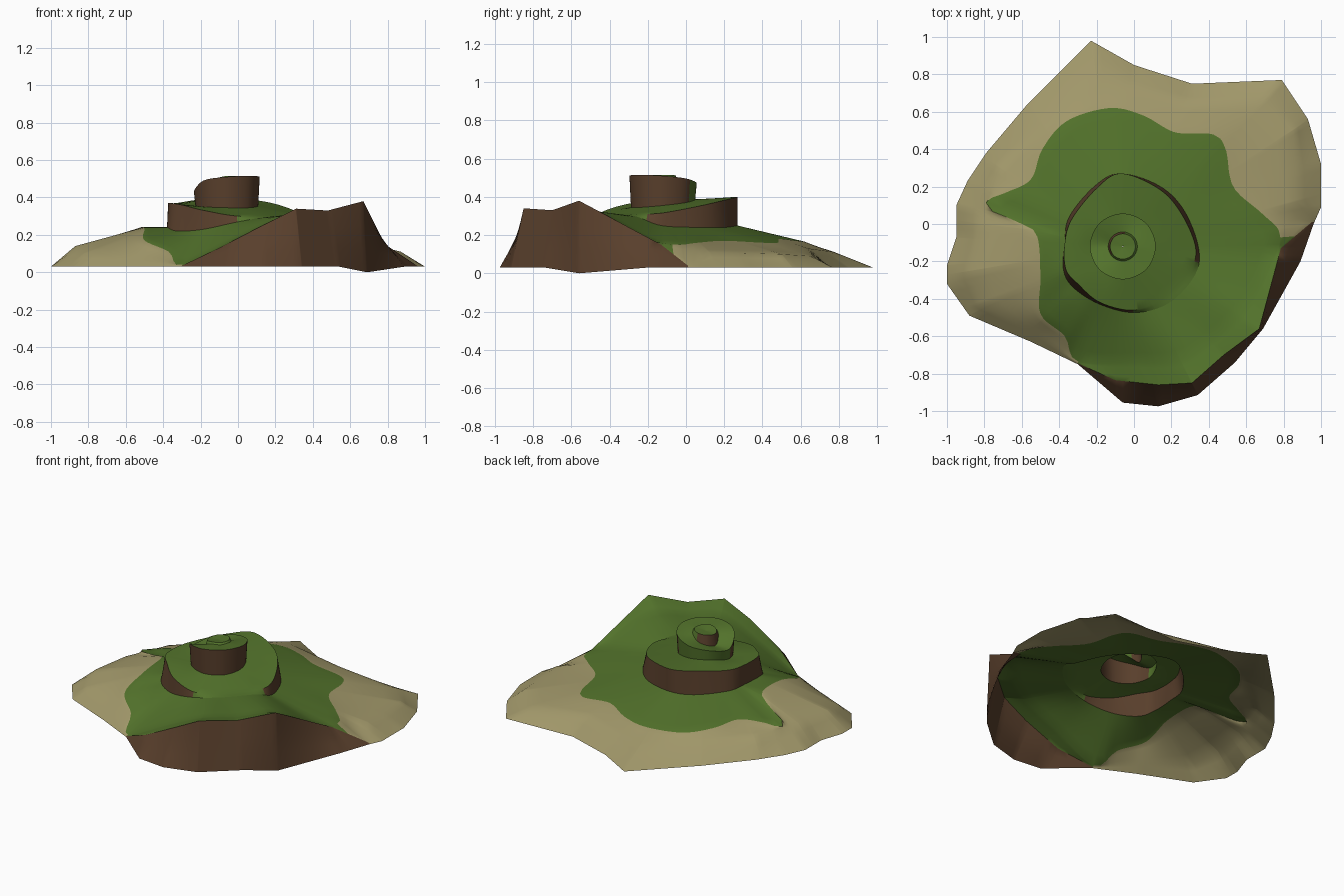
import bpy, bmesh, math
from mathutils import Vector

if "Cube" in bpy.data.objects:
    bpy.data.objects.remove(bpy.data.objects["Cube"])

CX, CY = -0.06, -0.12          # spiral centre


def mat(name, c):
    m = bpy.data.materials.new(name)
    m.diffuse_color = (*c, 1)
    m.use_nodes = True
    m.node_tree.nodes["Principled BSDF"].inputs["Base Color"].default_value = m.diffuse_color
    return m


SAND, GRASS, ROCK = 0, 1, 2
MATS = [mat("sand", (0.36, 0.315, 0.145)), mat("grass", (0.085, 0.168, 0.024)),
        mat("brown_rock", (0.1, 0.05, 0.025))]


def angle(p):
    return math.degrees(math.atan2(p[1] - CY, p[0] - CX)) % 360


# Shoreline at ground level (x, y)
shore = [(-.23, .98), (0, .85), (.31, .75), (.79, .77), (.93, .56), (1, .32), (1, .09),
         (.96, 0), (.89, -.2), (.69, -.56), (.54, -.74), (.34, -.915), (.13, -.975),
         (-.06, -.955), (-.3, -.75), (-.55, -.63), (-.88, -.49), (-1, -.32), (-1, -.22),
         (-.95, -.07), (-.95, .1), (-.89, .23), (-.79, .38), (-.57, .64)]
shore = [(x, y, 0.0 if (x, y) == (.69, -.56) else .03) for x, y in shore]

# Cliff rim in the front right, beach break elsewhere
rim = [(-.3, -.745, .035), (-.1, -.835, .13), (.13, -.86, .25), (.31, -.85, .34),
       (.48, -.7, .33), (.67, -.56, .38), (.785, -.13, .15), (.95, .01, .04),
       (.87, .12, .11), (.85, .5, .1), (.7, .65, .09), (.3, .64, .13), (-.2, .78, .11),
       (-.48, .52, .13), (-.72, .3, .13), (-.83, 0, .14), (-.87, -.25, .14),
       (-.82, -.43, .1), (-.55, -.57, .08)]

# Wavy edge of the grass
grass = [(-.3, -.735, .04), (-.37, -.6, .11), (-.5, -.48, .17), (-.5, -.28, .23),
         (-.52, -.06, .24), (-.62, .01, .2), (-.78, .08, .16), (-.78, .13, .15),
         (-.68, .17, .17), (-.55, .24, .18), (-.49, .4, .17), (-.36, .55, .16),
         (-.13, .62, .165), (.05, .58, .17), (.22, .49, .18), (.42, .48, .16),
         (.49, .4, .16), (.53, .2, .17), (.68, .06, .16), (.78, -.05, .15),
         (.74, -.2, .18), (.6, -.45, .32), (.42, -.62, .31), (.25, -.73, .3), (0, -.74, .19)]

# Lower terrace: plan, top height, foot height, foot spread
low = [(-.07, .27, .4, .25, 1.0), (-.2, .19, .39, .24, 1.05), (-.33, .03, .37, .24, 1.06),
       (-.37, -.1, .37, .24, 1.0), (-.365, -.24, .37, .24, 1.04), (-.3, -.32, .36, .22, 1.1),
       (-.18, -.42, .33, .23, 1.03), (0, -.46, .3, .27, 1.04), (.16, -.39, .305, .3, 1.12),
       (.29, -.26, .31, .3, 1.1), (.33, -.13, .315, .25, 1.04), (.25, .06, .35, .24, 1.06),
       (.13, .19, .38, .24, 1.04)]
low_top = [(x, y, t) for x, y, t, b, s in low]
low_foot = [(CX + (x - CX) * s, CY + (y - CY) * s, b) for x, y, t, b, s in low]


def circle(r, heights):
    n = len(heights)
    return [(CX + r * math.cos(math.tau * i / n), CY + r * math.sin(math.tau * i / n), z)
            for i, z in enumerate(heights)]


# Upper terrace rings, heights from east counter-clockwise
up_foot = circle(.168, [.355, .37, .385, .385, .36, .35, .345, .345])
up_top = circle(.176, [.51, .495, .47, .45, .43, .49, .51, .515])
knob_foot = circle(.078, [.505, .49, .46, .44, .43, .48, .505, .505])
knob_top = circle(.068, [.515, .515, .51, .505, .5, .505, .515, .515])
peak = circle(.003, [.505] * 8)

SAMPLES = sorted(set([i * 3.0 for i in range(120)] + [angle(p) for p in shore + rim]))


def ring(pts, smooth=True):
    """Resample a closed loop of control points at the sample angles."""
    pts = sorted(pts, key=angle)
    angs = [angle(p) for p in pts]
    n = len(pts)
    out = []
    for a in SAMPLES:
        k = max([i for i in range(n) if angs[i] <= a], default=-1)
        p = [Vector(pts[(k + d) % n]) for d in (-1, 0, 1, 2)]
        t = ((a - angs[k]) % 360) / ((angs[(k + 1) % n] - angs[k]) % 360)
        if smooth:
            q = 0.5 * (2 * p[1] + (p[2] - p[0]) * t
                       + (2 * p[0] - 5 * p[1] + 4 * p[2] - p[3]) * t * t
                       + (3 * p[1] - p[0] - 3 * p[2] + p[3]) * t ** 3)
        else:
            q = p[1].lerp(p[2], t)
        out.append(q)
    return out


def build(name, bands):
    """bands: (outer ring, inner ring, steps, colour rule by angle)"""
    bm = bmesh.new()
    for outer, inner, steps, rule in bands:
        rows = [[bm.verts.new(o.lerp(i, s / steps)) for o, i in zip(outer, inner)]
                for s in range(steps + 1)]
        n = len(SAMPLES)
        for r0, r1 in zip(rows, rows[1:]):
            for i in range(n):
                j = (i + 1) % n
                mid = SAMPLES[i] + ((SAMPLES[j] - SAMPLES[i]) % 360) / 2
                f = bm.faces.new((r0[i], r0[j], r1[j], r1[i]))
                f.material_index = rule(mid % 360)
    bmesh.ops.remove_doubles(bm, verts=bm.verts, dist=0.0003)
    me = bpy.data.meshes.new(name)
    bm.to_mesh(me)
    bm.free()
    for m in MATS:
        me.materials.append(m)
    ob = bpy.data.objects.new(name, me)
    bpy.context.collection.objects.link(ob)
    bpy.ops.object.select_all(action='DESELECT')
    ob.select_set(True)
    bpy.context.view_layer.objects.active = ob
    bpy.ops.object.shade_smooth_by_angle(angle=math.radians(40))


def between(lo, hi, inside, outside):
    return lambda a: inside if lo <= a <= hi or lo <= a - 360 <= hi else outside


def only(c):
    return lambda a: c


A, B = ring(shore, False), ring(rim, False)
G = ring(grass)
LF, LT = ring(low_foot), ring(low_top)
UF, UT, KF, KT, P = map(ring, (up_foot, up_top, knob_foot, knob_top, peak))
start, end = angle((-.3, -.745)) - 360, angle((.95, .01))

# Beach, sea cliff and grassy slope
build("island_ground", [(A, B, 3, between(start, end, ROCK, SAND)),
                        (B, G, 4, between(start, 2, GRASS, SAND)),
                        (G, LF, 5, only(GRASS))])
# Lower terrace: rock wall fading into a ramp at the front right
build("lower_terrace", [(LF, LT, 2, between(-82, -12, GRASS, ROCK)),
                        (LT, UF, 4, only(GRASS))])
# Upper terrace with the spiral ramp
build("upper_terrace", [(UF, UT, 2, between(-175, 55, ROCK, GRASS)),
                        (UT, KF, 3, only(GRASS))])
# Small knob on top
build("top_knob", [(KF, KT, 1, between(80, 215, ROCK, GRASS)),
                   (KT, P, 2, only(GRASS))])
